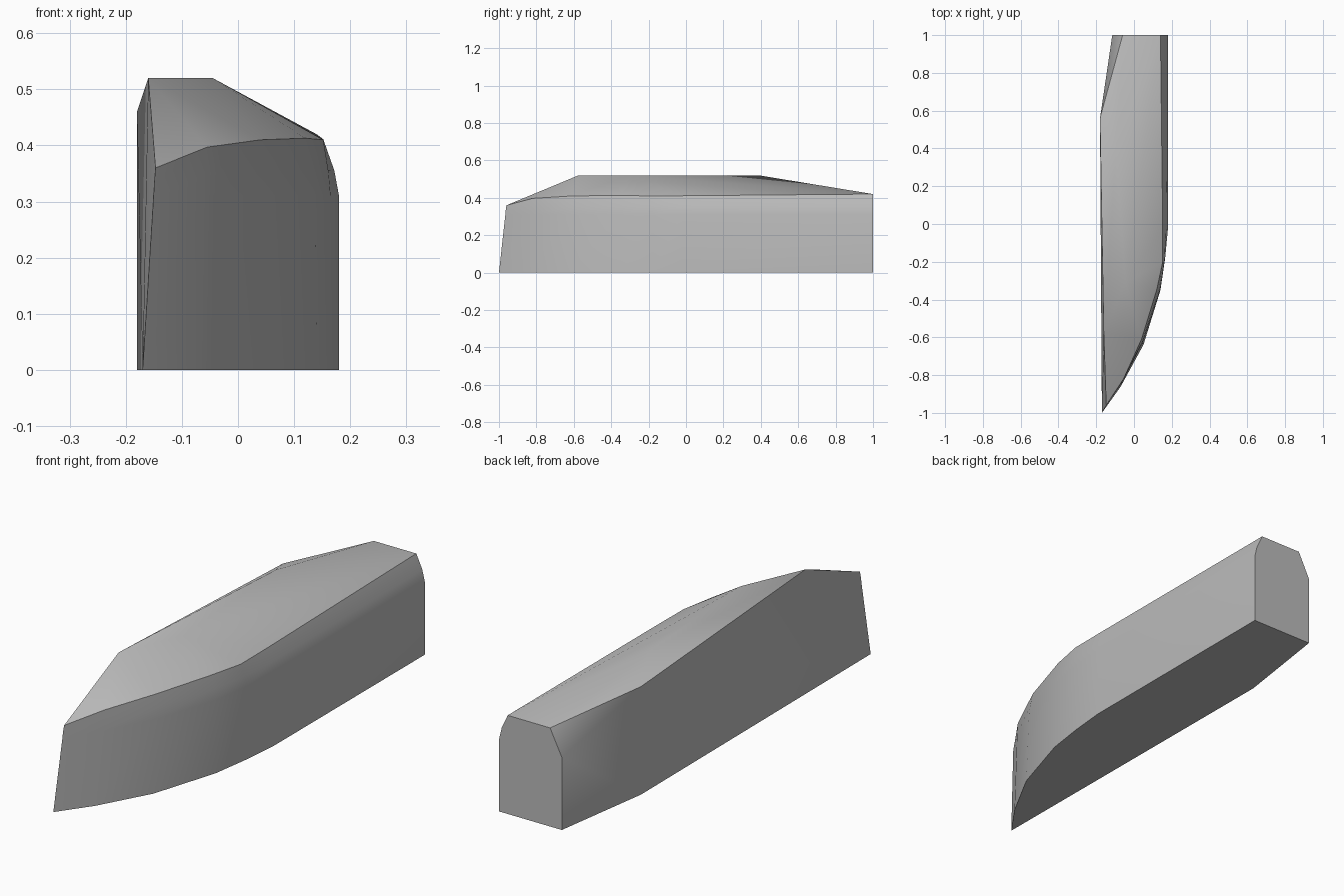
import bpy, bmesh, math
from mathutils import Vector

cube = bpy.data.objects.get("Cube")
if cube:
    bpy.data.objects.remove(cube)

grey = bpy.data.materials.new("mid_grey")
grey.use_nodes = True
colour = (0.5, 0.5, 0.5, 1)
grey.diffuse_color = colour
grey.node_tree.nodes["Principled BSDF"].inputs["Base Color"].default_value = colour

bm = bmesh.new()


def vert(*co):
    return bm.verts.new(co)


def face(*verts):
    return bm.faces.new(verts)


# Curved outer wall: floor point, shoulder rail point, lean of the lower wall
stations = [
    ((-.17, -1), (-.147, -.96, .36), .85),
    ((-.07, -.86), (-.055, -.82, .397), .7),
    ((.05, -.64), (.04, -.61, .41), .4),
    ((.14, -.35), (.12, -.35, .413), .1),
    ((.165, -.18), (.152, -.2, .41), 0),
    ((.18, -.02), (.152, -.02, .411), 0),
    ((.18, 1), (.14, 1, .42), 0),
]
columns = []
for floor, rail, lean in stations:
    base, top = Vector((*floor, 0)), Vector(rail)
    lower = base.lerp(top, lean)
    lower.z = .31
    upper = lower.lerp(top, .3)
    upper.z = .31 + (top.z - .31) * .45
    columns.append([vert(*p) for p in (base, lower, upper, top)])
for a, b in zip(columns, columns[1:]):
    for i in range(3):
        face(a[i], b[i], b[i + 1], a[i + 1])

# Inner wall, with a tapered rear corner
crest_front = vert(-.16, -.575, .52)
crest_rear = vert(-.18, .56, .46)
corner_floor = vert(-.18, .56, 0)
end_floor = vert(-.115, 1, 0)
end_side = vert(-.115, 1, .31)
end_top = vert(-.06, 1, .42)
tip, stern = columns[0], columns[-1]
face(*tip, crest_front)
face(tip[0], crest_front, crest_rear, corner_floor)
face(corner_floor, crest_rear, end_side, end_floor)
face(crest_rear, end_top, end_side)

# Faceted top around a level ridge
ridge_front = vert(-.045, -.31, .52)
ridge_rear = vert(-.095, .39, .52)
rail = [c[3] for c in columns]
face(crest_front, ridge_front, ridge_rear)
face(crest_front, ridge_rear, crest_rear)
face(ridge_rear, end_top, crest_rear)
face(ridge_rear, rail[-1], end_top)
face(ridge_rear, ridge_front, rail[-1])
for i, (a, b) in enumerate(zip(rail, rail[1:])):
    face(crest_front if i < 2 else ridge_front, a, b)
face(crest_front, rail[2], ridge_front)

# Rear end and underside
face(end_floor, end_side, end_top, *reversed(stern))
face(*[c[0] for c in columns], end_floor, corner_floor)

bmesh.ops.recalc_face_normals(bm, faces=bm.faces)
mesh = bpy.data.meshes.new("half_hull")
bm.to_mesh(mesh)
bm.free()
mesh.materials.append(grey)
hull = bpy.data.objects.new("half_hull", mesh)
bpy.context.collection.objects.link(hull)
bpy.ops.object.select_all(action="DESELECT")
hull.select_set(True)
bpy.context.view_layer.objects.active = hull
bpy.ops.object.shade_smooth_by_angle(angle=math.radians(32))
